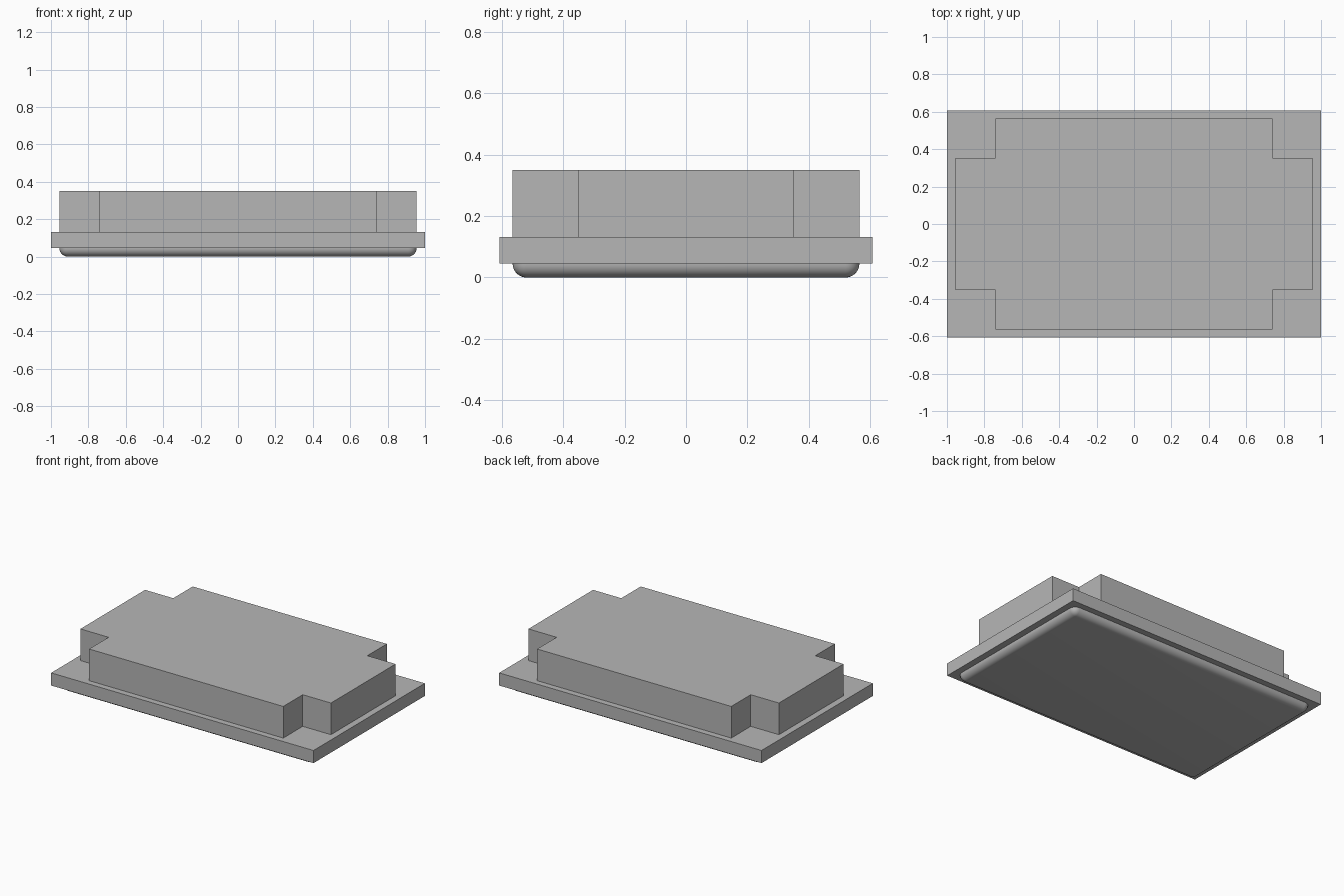
import bpy
import bmesh
import math

if "Cube" in bpy.data.objects:
    bpy.data.objects.remove(bpy.data.objects["Cube"], do_unlink=True)

grey = bpy.data.materials.new("plain_grey")
grey.use_nodes = True
COLOUR = (0.47, 0.47, 0.47, 1)
grey.diffuse_color = COLOUR
grey.node_tree.nodes["Principled BSDF"].inputs["Base Color"].default_value = COLOUR


def prism(name, outline, z0, z1):
    """Extrude a flat outline from z0 up to z1."""
    bm = bmesh.new()
    base = bm.faces.new([bm.verts.new((x, y, z0)) for x, y in outline])
    top = bmesh.ops.extrude_face_region(bm, geom=[base])["geom"]
    verts = [v for v in top if isinstance(v, bmesh.types.BMVert)]
    bmesh.ops.translate(bm, verts=verts, vec=(0, 0, z1 - z0))
    if not base.is_valid or len(bm.faces) < len(outline) + 2:
        bm.faces.new([v for v in bm.verts if v.co.z == z0])
    bmesh.ops.recalc_face_normals(bm, faces=bm.faces)
    mesh = bpy.data.meshes.new(name)
    bm.to_mesh(mesh)
    bm.free()
    mesh.materials.append(grey)
    obj = bpy.data.objects.new(name, mesh)
    bpy.context.collection.objects.link(obj)
    return obj


def rectangle(hx, hy):
    return [(-hx, -hy), (hx, -hy), (hx, hy), (-hx, hy)]


# Half sizes of the block and of its notched corners
BX, BY = 0.955, 0.564
NX, NY = 0.74, 0.352

# Rim plate
prism("rim_plate", rectangle(1.0, 0.606), 0.045, 0.132)

# Upper block with a square notch at each corner
quarter = [(BX, NY), (NX, NY), (NX, BY)]
outline = (quarter
           + [(-x, y) for x, y in reversed(quarter)]
           + [(-x, -y) for x, y in quarter]
           + [(x, -y) for x, y in reversed(quarter)])
prism("notched_block", outline, 0.132, 0.35)

# Rounded pad underneath, its upper half sunk into the rim plate
pad = prism("rounded_pad", rectangle(BX, BY), 0.0, 0.1)
bevel = pad.modifiers.new("round_edges", "BEVEL")
bevel.width = 0.045
bevel.segments = 8
bevel.limit_method = "ANGLE"
bpy.ops.object.select_all(action="DESELECT")
pad.select_set(True)
bpy.context.view_layer.objects.active = pad
bpy.ops.object.modifier_apply(modifier=bevel.name)
bpy.ops.object.shade_smooth_by_angle(angle=math.radians(35))
